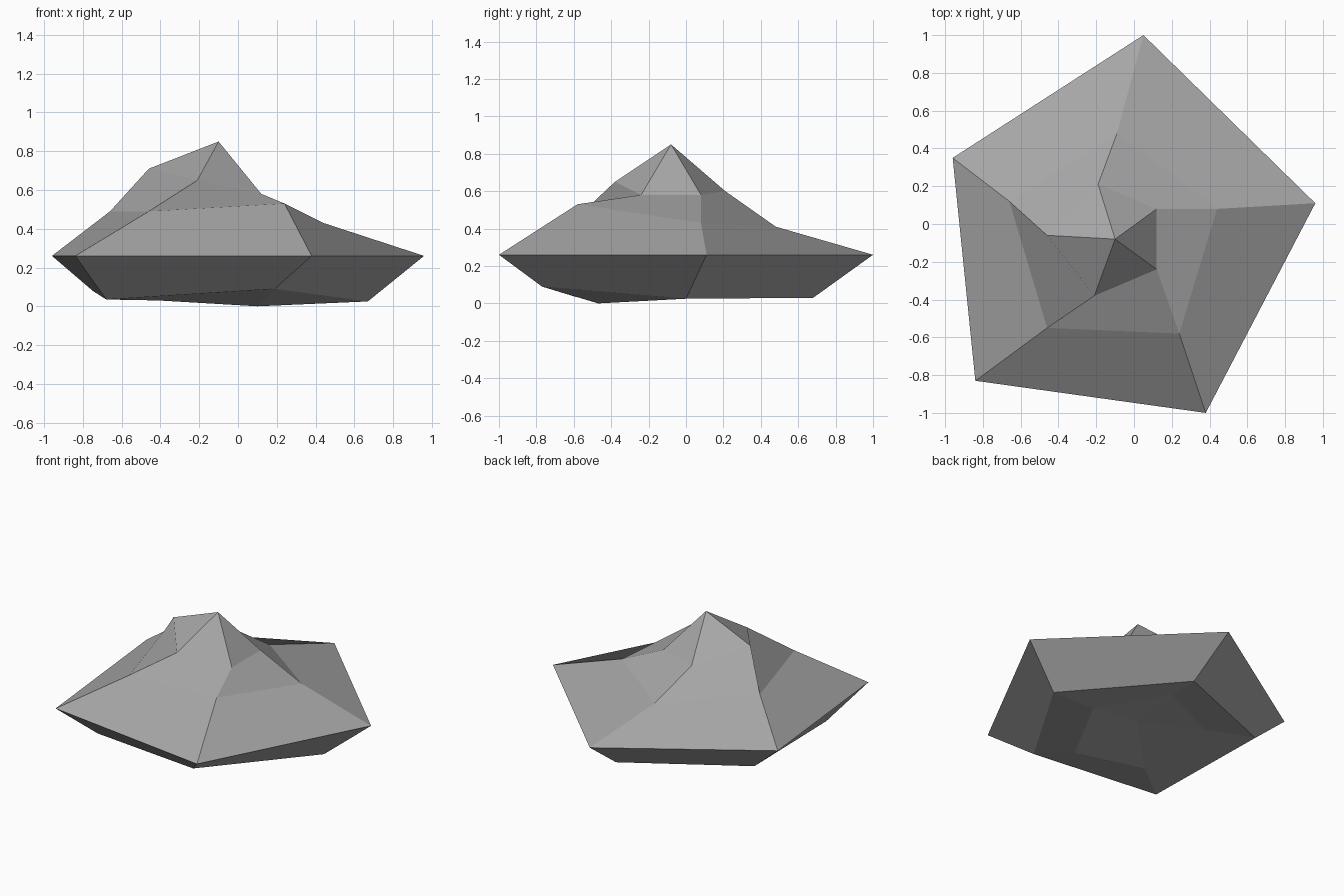
import bpy
import bmesh

# Remove the default object only
default_cube = bpy.data.objects.get("Cube")
if default_cube:
    bpy.data.objects.remove(default_cube, do_unlink=True)


def make_material(name, colour):
    material = bpy.data.materials.new(name)
    material.use_nodes = True
    material.diffuse_color = colour
    shader = material.node_tree.nodes["Principled BSDF"]
    shader.inputs["Base Color"].default_value = colour
    shader.inputs["Roughness"].default_value = 0.9
    return material


def add_ring(mesh, points):
    return [mesh.verts.new(point) for point in points]


def bridge(mesh, lower, upper):
    """Join two five-sided rings with a band of flat facets."""
    for i, corner in enumerate(lower):
        following = (i + 1) % len(lower)
        mesh.faces.new((corner, lower[following], upper[following], upper[i]))


def cap(mesh, ring, tip):
    """Close a ring with a fan of triangles around one tip."""
    centre = mesh.verts.new(tip)
    for i, corner in enumerate(ring):
        mesh.faces.new((corner, ring[(i + 1) % len(ring)], centre))


# Irregular five-sided cross-sections, bottom to top, counter-clockwise
sections = [
    # Inner underside
    [(.01, .39, .08), (-.42, .2, .07), (-.41, -.38, .03), (.1, -.47, 0), (.34, 0, .03)],
    # Lower edge
    [(.07, .68, .03), (-.75, .31, .08), (-.68, -.59, .035), (.19, -.77, .09), (.67, 0, .025)],
    # Wide level rim
    [(.05, 1, .26), (-.96, .35, .26), (-.84, -.83, .26), (.38, -1, .26), (.96, .11, .26)],
    # Shoulder
    [(-.09, .48, .41), (-.66, .12, .49), (-.46, -.55, .49), (.24, -.58, .53), (.44, .08, .43)],
    # Base of the peak
    [(-.19, .21, .6), (-.46, -.06, .71), (-.21, -.38, .65), (.12, -.24, .58), (.12, .08, .58)],
]
underside_centre = (-.02, .01, .06)
summit = (-.1, -.08, .85)

# Loft the rock from its sections and close both ends
rock_mesh = bmesh.new()
rings = [add_ring(rock_mesh, section) for section in sections]
for lower_ring, upper_ring in zip(rings, rings[1:]):
    bridge(rock_mesh, lower_ring, upper_ring)
cap(rock_mesh, rings[0], underside_centre)
cap(rock_mesh, rings[-1], summit)
bmesh.ops.recalc_face_normals(rock_mesh, faces=rock_mesh.faces)

# Flat-shaded stone object
data = bpy.data.meshes.new("rock")
rock_mesh.to_mesh(data)
rock_mesh.free()
data.materials.append(make_material("stone grey", (.38, .38, .38, 1)))
rock = bpy.data.objects.new("rock", data)
bpy.context.collection.objects.link(rock)
